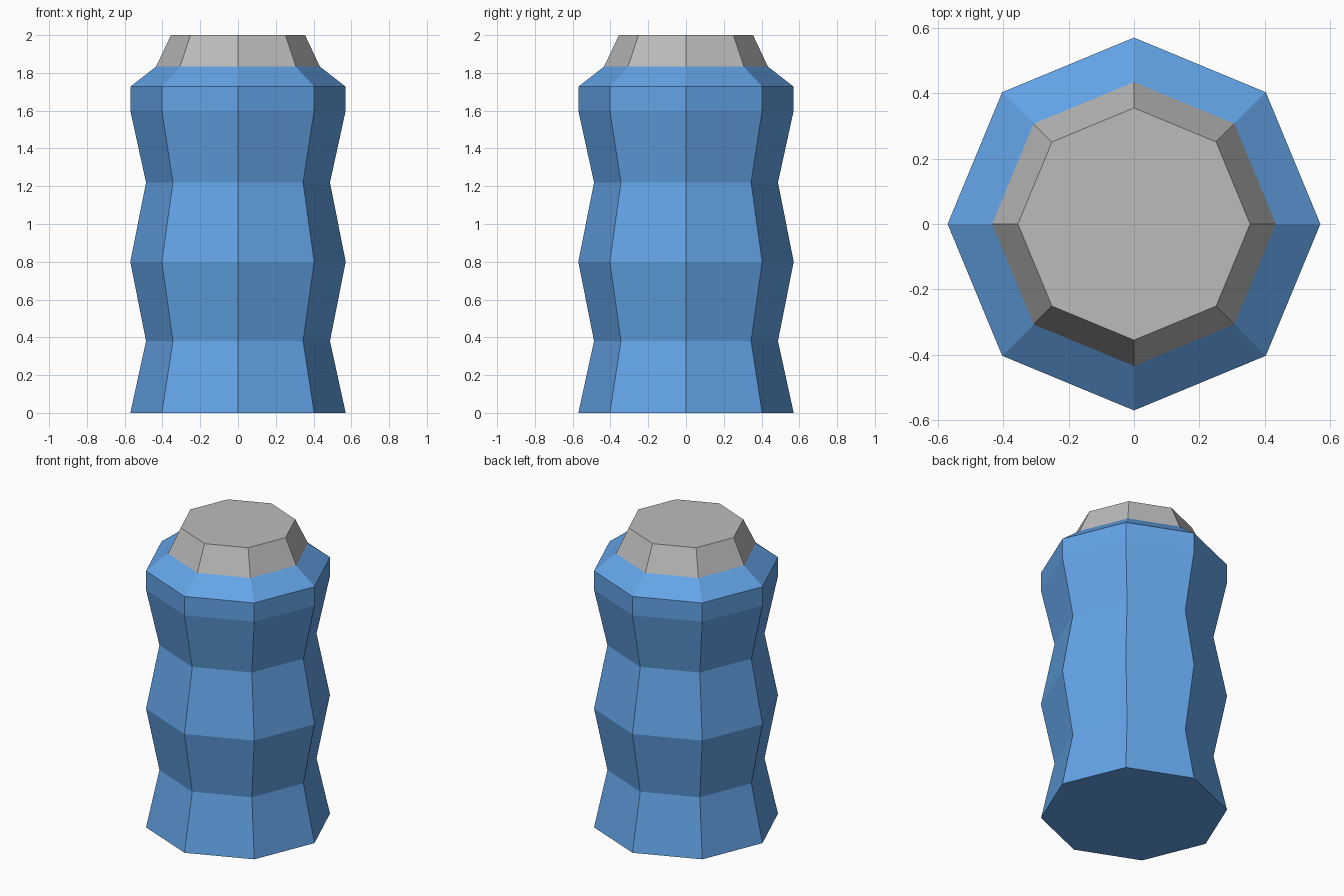
import bpy, bmesh, math

if "Cube" in bpy.data.objects:
    bpy.data.objects.remove(bpy.data.objects["Cube"])

SIDES = 8


def material(name, rgb):
    m = bpy.data.materials.new(name)
    m.diffuse_color = (*rgb, 1)
    m.use_nodes = True
    m.node_tree.nodes["Principled BSDF"].inputs["Base Color"].default_value = m.diffuse_color
    return m


blue = material("blue", (0.125, 0.37, 0.80))
grey = material("light grey", (0.50, 0.50, 0.50))

# Outline of the ribbed container: (radius, height)
profile = [(0.57, 0), (0.487, 0.38), (0.57, 0.80), (0.487, 1.22),
           (0.57, 1.60), (0.57, 1.727), (0.434, 1.833), (0.355, 2.0)]

# Octagonal rings, bridged and capped
bm = bmesh.new()
rings = [[bm.verts.new((r * math.cos(i * math.tau / SIDES),
                        r * math.sin(i * math.tau / SIDES), z))
          for i in range(SIDES)] for r, z in profile]
for low, high in zip(rings, rings[1:]):
    for i in range(SIDES):
        j = (i + 1) % SIDES
        bm.faces.new((low[i], low[j], high[j], high[i]))
bm.faces.new(rings[0][::-1])
bm.faces.new(rings[-1])

# Grey cap above the blue shoulder
for f in bm.faces:
    f.material_index = int(f.calc_center_median().z > 1.85)

mesh = bpy.data.meshes.new("ribbed_canister")
bm.to_mesh(mesh)
bm.free()
mesh.materials.append(blue)
mesh.materials.append(grey)
bpy.context.collection.objects.link(bpy.data.objects.new("ribbed_canister", mesh))
